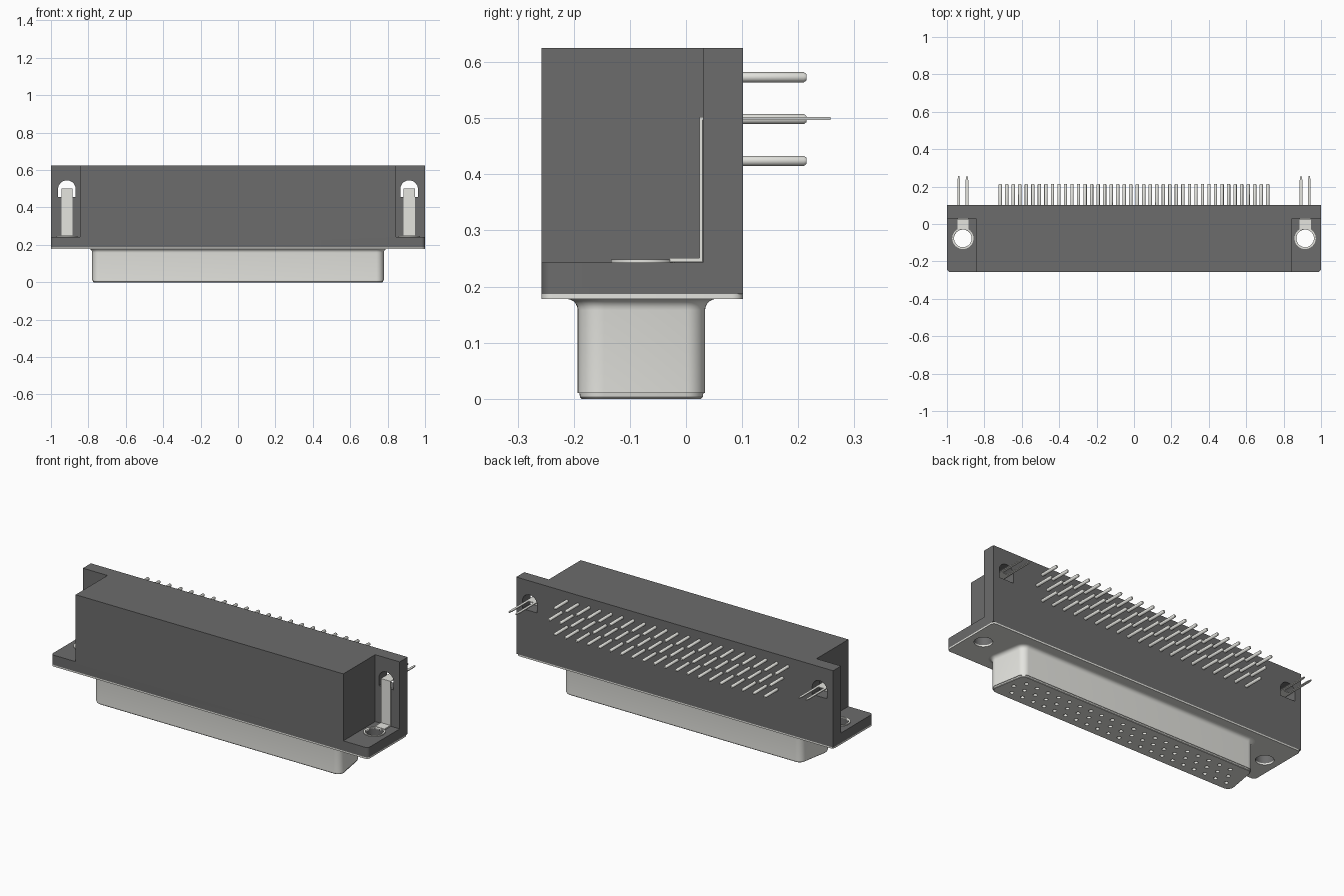
import bpy, bmesh, math
from mathutils import Vector

if "Cube" in bpy.data.objects:
    bpy.data.objects.remove(bpy.data.objects["Cube"])


def material(name, rgb):
    m = bpy.data.materials.new(name)
    m.diffuse_color = (*rgb, 1)
    m.use_nodes = True
    m.node_tree.nodes["Principled BSDF"].inputs["Base Color"].default_value = m.diffuse_color
    return m


BLACK = material("black_plastic", (0.15, 0.15, 0.15))
METAL = material("pale_metal", (0.78, 0.78, 0.74))


def smooth(*obs):
    bpy.ops.object.select_all(action='DESELECT')
    for ob in obs:
        ob.select_set(True)
        bpy.context.view_layer.objects.active = ob
    bpy.ops.object.shade_smooth_by_angle(angle=math.radians(35))


def finish(name, bm, mat):
    bmesh.ops.recalc_face_normals(bm, faces=bm.faces)
    me = bpy.data.meshes.new(name)
    bm.to_mesh(me)
    bm.free()
    ob = bpy.data.objects.new(name, me)
    bpy.context.collection.objects.link(ob)
    if mat:
        me.materials.append(mat)
    smooth(ob)
    return ob


def skin(bm, sections):
    """Skin a list of equal-length 3D loops and cap both ends."""
    rings = [[bm.verts.new(p) for p in s] for s in sections]
    n = len(rings[0])
    for a, b in zip(rings, rings[1:]):
        for i in range(n):
            j = (i + 1) % n
            bm.faces.new((a[i], a[j], b[j], b[i]))
    bm.faces.new(rings[0])
    bm.faces.new(rings[-1])


def loft(name, sections, mat):
    bm = bmesh.new()
    skin(bm, sections)
    return finish(name, bm, mat)


def prism(name, pts, lo, hi, mat, axis='z'):
    place = {'x': lambda u, v, w: (w, u, v),
             'y': lambda u, v, w: (u, w, v),
             'z': lambda u, v, w: (u, v, w)}[axis]
    return loft(name, [[place(u, v, w) for u, v in pts] for w in (lo, hi)], mat)


def rounded(corners, radii, seg=6):
    """Fillet the corners of a convex outline."""
    out = []
    n = len(corners)
    for i, r in enumerate(radii):
        c = Vector(corners[i])
        if r <= 0:
            out.append(tuple(c))
            continue
        d0 = (Vector(corners[i - 1]) - c).normalized()
        d1 = (Vector(corners[(i + 1) % n]) - c).normalized()
        half = d0.angle(d1) / 2
        mid = c + (d0 + d1).normalized() * (r / math.sin(half))
        a = (c + d0 * (r / math.tan(half)) - mid).normalized()
        b = (c + d1 * (r / math.tan(half)) - mid).normalized()
        for k in range(seg + 1):
            out.append(tuple(mid + a.slerp(b, k / seg).normalized() * r))
    return out


def circle(cx, cy, r, n=32):
    return [(cx + r * math.cos(2 * math.pi * i / n),
             cy + r * math.sin(2 * math.pi * i / n)) for i in range(n)]


def rect(x0, x1, y0, y1):
    return [(x0, y0), (x1, y0), (x1, y1), (x0, y1)]


def boolean(ob, tool, op='DIFFERENCE', keep=False):
    bpy.context.view_layer.objects.active = ob
    m = ob.modifiers.new(op.lower(), 'BOOLEAN')
    m.operation, m.solver, m.object = op, 'EXACT', tool
    bpy.ops.object.modifier_apply(modifier=m.name)
    tool.hide_render = True
    if not keep:
        bpy.data.objects.remove(tool)


def rods(name, spots, r, mat, axis, lo, hi, tip=0):
    """Many parallel rods along y or z, with an optional chamfered tip."""
    bm = bmesh.new()
    steps = [(lo, r), (hi - tip, r)] + ([(hi, r * 0.6)] if tip else [])
    for u, v in spots:
        skin(bm, [[(a, w, b) if axis == 'y' else (a, b, w) for a, b in circle(u, v, rr, 12)]
                  for w, rr in steps])
    return finish(name, bm, mat)


HX, HY = 0.915, -0.077            # mounting hole centre
Z0, Z1, TOP = 0.187, 0.243, 0.625
FRONT, BACK = -0.2575, 0.102

# Housing: flange with a T-shaped upper body
housing = prism("housing", rounded(rect(-1, 1, FRONT, BACK), [0.02, 0.02, 0, 0]), Z0, Z1, BLACK)
upper = prism("upper", [(-0.845, FRONT), (0.845, FRONT), (0.845, 0.03), (1, 0.03),
                        (1, BACK), (-1, BACK), (-1, 0.03), (-0.845, 0.03)], Z1, TOP, BLACK)
boolean(housing, upper, 'UNION')

# Shell plate under the flange
plate = prism("shell_plate", rounded(rect(-1, 1, FRONT, BACK), [0.02] * 4), 0.178, Z0, METAL)


# D-shaped plug shell with rolled lip and flared root
def d_outline(off):
    w, n = 0.787 + 1.2 * off, 0.747 + 0.84 * off
    y0, y1 = -0.193 - off, 0.034 + off
    return rounded([(-w, y0), (w, y0), (n, y1), (-n, y1)], [0.04 + off] * 4, 8)


profile = [(0, -0.007), (0.003, -0.004), (0.010, -0.003), (0.0105, 0), (0.158, 0)]
for k in range(1, 6):
    t = math.pi / 2 * k / 5
    profile.append((0.158 + 0.02 * math.sin(t), 0.02 * (1 - math.cos(t))))
shell = loft("plug_shell", [[(x, y, z) for x, y in d_outline(o)] for z, o in profile], METAL)

# Contact layout: 21 + 21 + 20, middle row staggered
rows = [range(0, 41, 2), range(1, 42, 2), range(2, 41, 2)]
layout = [(-0.715 + i * 1.43 / 41, k - 1) for k, row in enumerate(rows) for i in row]

# Socket holes in the plug face
boolean(shell, rods("socket_cutter", [(x, -0.08 + 0.057 * k) for x, k in layout],
                    0.011, METAL, 'z', -0.05, 0.08))

# Board pins out of the back
rods("board_pins", [(x, 0.4985 - 0.0745 * k) for x, k in layout],
     0.009, METAL, 'y', 0.09, 0.215, 0.005)

for side, s in (("left", -1), ("right", 1)):
    cx = s * HX
    # Arched slot through the back wall
    arch = [(cx + 0.047 * math.cos(math.pi * i / 16), 0.498 + 0.047 * math.sin(math.pi * i / 16))
            for i in range(17)]
    slot = prism("slot_cutter", [(cx - 0.047, 0.455), (cx + 0.047, 0.455)] + arch,
                 0.0, 0.15, None, 'y')
    boolean(housing, slot)

    # Mounting hole through flange, plate and eyelet
    eyelet = prism(side + "_eyelet", circle(cx, HY, 0.057), 0.235, 0.248, METAL)
    hole = prism("hole_cutter", circle(cx, HY, 0.047), 0.1, 0.3, None)
    boolean(housing, hole, keep=True)
    boolean(plate, hole, keep=True)
    boolean(eyelet, hole)

    # Ground bracket: foot and upright
    prism(side + "_bracket", [(-0.03, 0.2435), (0.0295, 0.2435), (0.0295, 0.502), (0.024, 0.502),
                              (0.024, 0.2505), (-0.03, 0.2505)], cx - 0.03, cx + 0.03, METAL, 'x')
    # Two-pronged fork passing out through the slot
    half = [(0.03, 0.025), (0.03, 0.09), (0.029, 0.10), (0.029, 0.235), (0.025, 0.2575),
            (0.019, 0.2575), (0.015, 0.235), (0.015, 0.09)]
    fork = [(cx + x, y) for x, y in half] + [(cx - x, y) for x, y in reversed(half)]
    prism(side + "_bracket_fork", fork, 0.497, 0.502, METAL)

# Shading after the cuts
smooth(housing, plate, shell)
